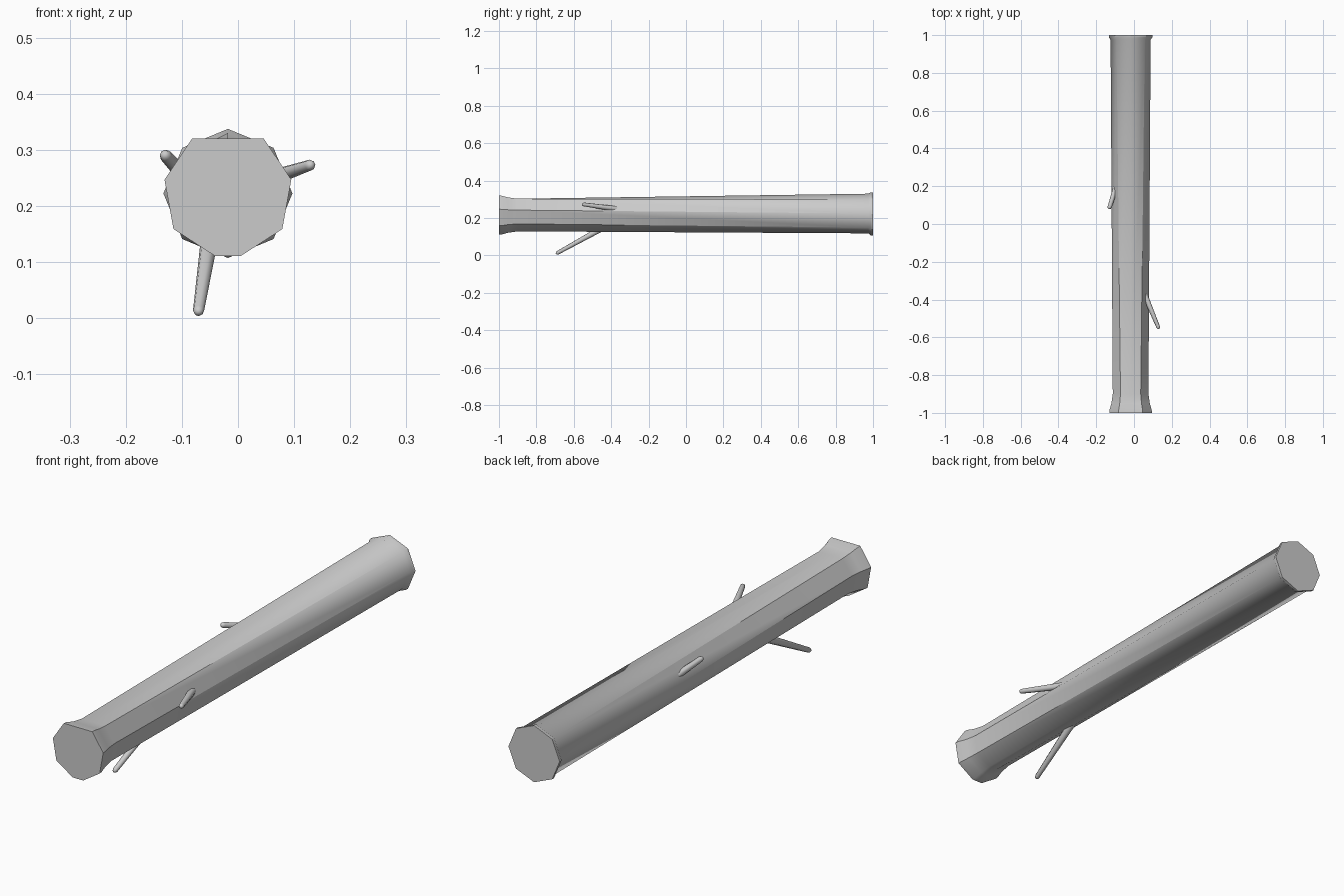
import bpy, bmesh, math
from mathutils import Vector

if "Cube" in bpy.data.objects:
    bpy.data.objects.remove(bpy.data.objects["Cube"])

bark = bpy.data.materials.new("grey")
bark.diffuse_color = (0.6, 0.6, 0.6, 1)
bark.use_nodes = True
bark.node_tree.nodes["Principled BSDF"].inputs["Base Color"].default_value = bark.diffuse_color


def finish(bm, name, angle):
    bmesh.ops.remove_doubles(bm, verts=bm.verts, dist=1e-5)
    bmesh.ops.recalc_face_normals(bm, faces=bm.faces)
    me = bpy.data.meshes.new(name)
    bm.to_mesh(me)
    bm.free()
    me.materials.append(bark)
    ob = bpy.data.objects.new(name, me)
    bpy.context.collection.objects.link(ob)
    bpy.ops.object.select_all(action='DESELECT')
    ob.select_set(True)
    bpy.context.view_layer.objects.active = ob
    bpy.ops.object.shade_smooth_by_angle(angle=math.radians(angle))


def loft(bm, rings):
    loops = [[bm.verts.new(p) for p in r] for r in rings]
    n = len(loops[0])
    for a, b in zip(loops, loops[1:]):
        for i in range(n):
            j = (i + 1) % n
            bm.faces.new((a[i], a[j], b[j], b[i]))
    bm.faces.new(loops[0])
    bm.faces.new(loops[-1])


# trunk: the front outline is a mirrored, slightly turned octagon that
# blends along the length into a regular octagon at the back
CX, CZ = -0.018, 0.218
half = [(0.064, 0.102), (0.113, 0.029), (0.097, -0.059), (0.023, -0.107)]
front = [(0, 0.102)] + half + [(-x, z) for x, z in reversed(half)]
back = [(math.cos(math.radians(a)), math.sin(math.radians(a)))
        for a in (90, 45, 0, -45, -90, -90, -135, 180, 135)]


def ring(shape, scale, y, cz=CZ):
    return [(CX + x * scale, y, cz + z * scale) for x, z in shape]


bm = bmesh.new()
loft(bm, [ring(front, 1.0, -1.0), ring(front, 0.99, -0.985),
          ring(front, 0.90, -0.95), ring(front, 0.835, -0.90),
          ring(back, 0.106, 0.975, 0.224), ring(back, 0.115, 0.988, 0.2225),
          ring(back, 0.115, 1.0, 0.2225)])
finish(bm, "trunk", 40)


# branch stubs: tapered rods with rounded tips
def branch(name, base, tip, r0, r1, sides=8):
    base, tip = Vector(base), Vector(tip)
    d = (tip - base).normalized()
    q = d.to_track_quat('Z', 'Y')
    stations = [(base, r0), (tip - d * r1, r1),
                (tip - d * r1 * 0.3, r1 * 0.75), (tip, r1 * 0.3)]
    bm = bmesh.new()
    loft(bm, [[c + q @ Vector((r * math.cos(k * math.tau / sides),
                               r * math.sin(k * math.tau / sides), 0))
               for k in range(sides)] for c, r in stations])
    finish(bm, name, 60)


branch("lower_branch", (-0.046, -0.40, 0.172), (-0.071, -0.695, 0.009), 0.017, 0.010)
branch("right_branch", (0.055, -0.37, 0.248), (0.132, -0.555, 0.274), 0.015, 0.010)
branch("left_branch", (-0.092, 0.21, 0.250), (-0.132, 0.08, 0.293), 0.014, 0.011)
